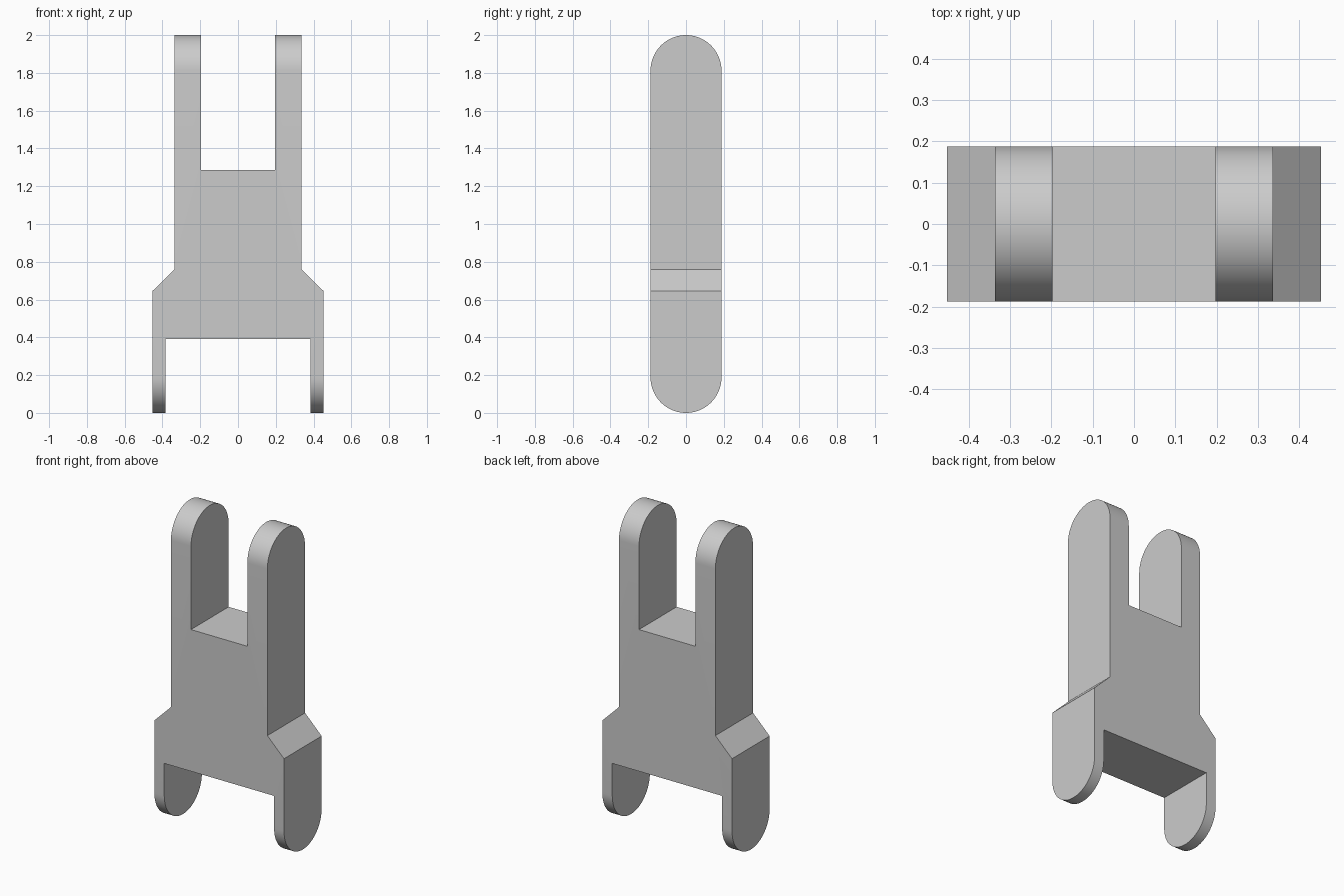
import bpy
import bmesh
from math import cos, sin, pi, radians
from mathutils import Vector

cube = bpy.data.objects.get("Cube")
if cube:
    bpy.data.objects.remove(cube, do_unlink=True)

RADIUS = 0.188
HEIGHT = 2.0
ARC_STEPS = 32

grey = bpy.data.materials.new("light_grey")
grey.use_nodes = True
colour = (0.6, 0.6, 0.6, 1)
grey.diffuse_color = colour
grey.node_tree.nodes["Principled BSDF"].inputs["Base Color"].default_value = colour


def prism(name, points, direction):
    """Extrude a closed outline along a direction, centred on the origin."""
    direction = Vector(direction)
    bm = bmesh.new()
    face = bm.faces.new([bm.verts.new(Vector(p) - direction / 2) for p in points])
    new = bmesh.ops.extrude_face_region(bm, geom=[face])["geom"]
    bmesh.ops.translate(bm, vec=direction,
                        verts=[v for v in new if isinstance(v, bmesh.types.BMVert)])
    bmesh.ops.recalc_face_normals(bm, faces=bm.faces)
    mesh = bpy.data.meshes.new(name)
    bm.to_mesh(mesh)
    bm.free()
    mesh.materials.append(grey)
    obj = bpy.data.objects.new(name, mesh)
    bpy.context.collection.objects.link(obj)
    return obj


# Front outline: upper fork, sloped shoulders, lower legs
half = [(0.197, 1.287), (0.197, 2.1), (0.337, 2.1), (0.337, 0.76),
        (0.453, 0.645), (0.453, -0.1), (0.384, -0.1), (0.384, 0.392)]
outline = half + [(-x, z) for x, z in reversed(half)]
bracket = prism("fork_bracket", [(x, 0, z) for x, z in outline], (0, 1, 0))

# Side outline: straight sides with round ends
arc = [pi * i / ARC_STEPS for i in range(ARC_STEPS + 1)]
side = [(0, RADIUS * cos(a), HEIGHT - RADIUS + RADIUS * sin(a)) for a in arc]
side += [(0, -RADIUS * cos(a), RADIUS - RADIUS * sin(a)) for a in arc]
rounding = prism("rounding_helper", side, (2, 0, 0))
rounding.hide_render = True

# Keep only the volume shared by both outlines
cut = bracket.modifiers.new("round_ends", "BOOLEAN")
cut.operation = "INTERSECT"
cut.solver = "EXACT"
cut.object = rounding
bpy.ops.object.select_all(action="DESELECT")
bpy.context.view_layer.objects.active = bracket
bracket.select_set(True)
bpy.ops.object.modifier_apply(modifier=cut.name)
bpy.data.objects.remove(rounding, do_unlink=True)
bpy.ops.object.shade_smooth_by_angle(angle=radians(30))
